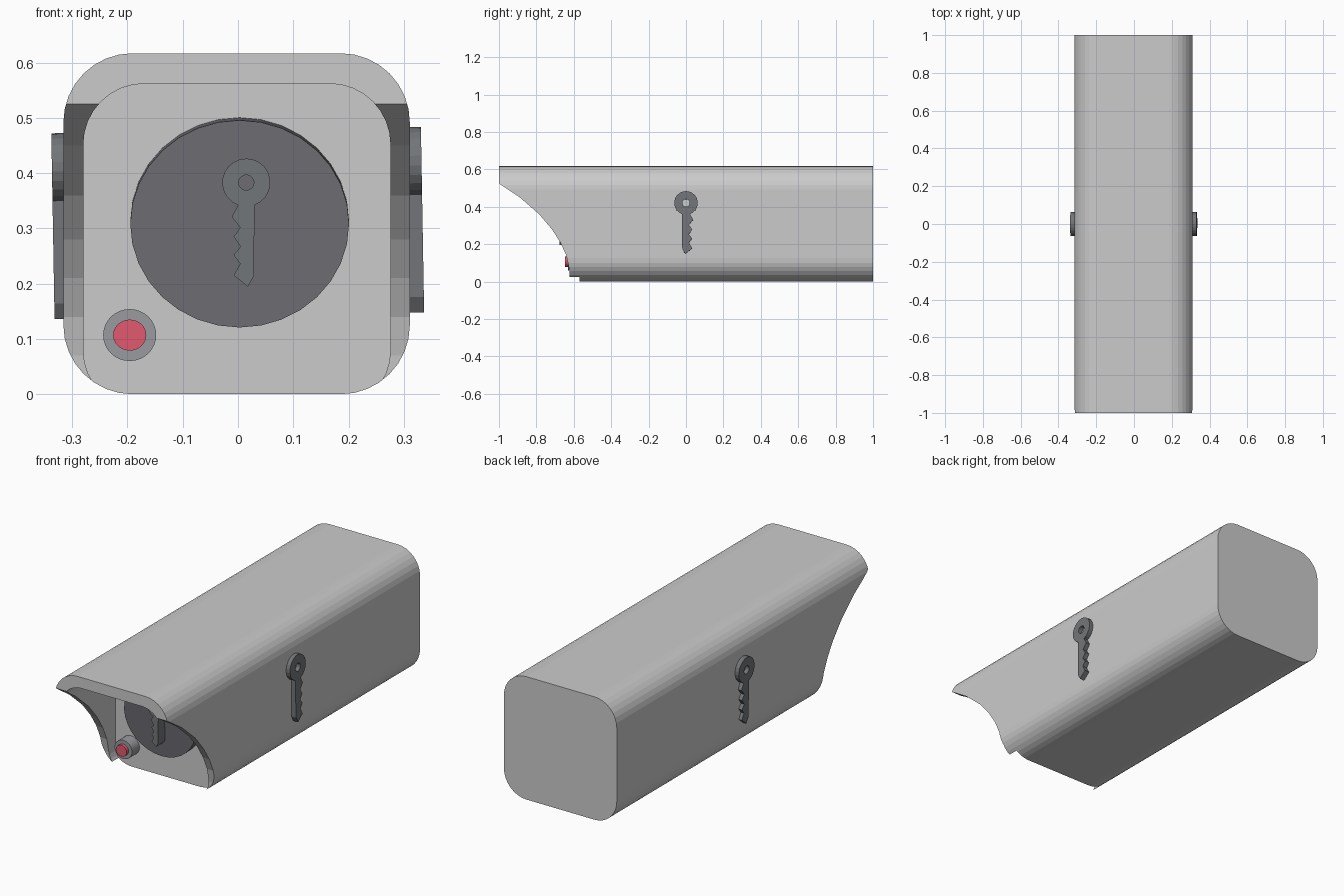
import bpy, bmesh, math
from mathutils import Matrix

if "Cube" in bpy.data.objects:
    bpy.data.objects.remove(bpy.data.objects["Cube"])


def material(name, rgb):
    m = bpy.data.materials.new(name)
    m.diffuse_color = (*rgb, 1)
    m.use_nodes = True
    m.node_tree.nodes["Principled BSDF"].inputs["Base Color"].default_value = m.diffuse_color
    return m


dark = material("dark_grey", (0.16, 0.16, 0.18))
key_grey = material("key_grey", (0.17, 0.18, 0.19))
mid = material("mid_grey", (0.32, 0.33, 0.35))
red = material("red", (0.75, 0.1, 0.16))


def prism(name, pts, axis, a, b, mat=None):
    """Extrude a 2D outline from a to b; axis 'x' uses (y, z) points, 'y' uses (x, z)."""
    bm = bmesh.new()
    def put(u, v, t):
        return bm.verts.new((t, u, v) if axis == 'x' else (u, t, v))
    lo = [put(u, v, a) for u, v in pts]
    hi = [put(u, v, b) for u, v in pts]
    bm.faces.new(lo)
    bm.faces.new(hi[::-1])
    n = len(pts)
    for i in range(n):
        j = (i + 1) % n
        bm.faces.new((lo[i], hi[i], hi[j], lo[j]))
    bmesh.ops.recalc_face_normals(bm, faces=bm.faces)
    me = bpy.data.meshes.new(name)
    bm.to_mesh(me)
    bm.free()
    ob = bpy.data.objects.new(name, me)
    bpy.context.collection.objects.link(ob)
    if mat:
        me.materials.append(mat)
    return ob


def cut(ob, cutter):
    mod = ob.modifiers.new("cut", 'BOOLEAN')
    mod.operation = 'DIFFERENCE'
    mod.solver = 'EXACT'
    mod.object = cutter
    bpy.context.view_layer.objects.active = ob
    bpy.ops.object.modifier_apply(modifier=mod.name)
    bpy.data.objects.remove(cutter)


def ellipse(cx, cz, rx, rz, n=32):
    return [(cx + rx * math.cos(2 * math.pi * i / n), cz + rz * math.sin(2 * math.pi * i / n))
            for i in range(n)]


def rounded_rect(x0, x1, z0, z1, r, n=8):
    pts = []
    for cx, cz, start in ((x1 - r, z1 - r, 0), (x0 + r, z1 - r, 90),
                          (x0 + r, z0 + r, 180), (x1 - r, z0 + r, 270)):
        for i in range(n + 1):
            a = math.radians(start + 90 * i / n)
            pts.append((cx + r * math.cos(a), cz + r * math.sin(a)))
    return pts


def tilt(ob, axis, degrees, centre):
    c = Matrix.Translation(centre)
    ob.data.transform(c @ Matrix.Rotation(math.radians(degrees), 4, axis) @ c.inverted())


def key(name, axis, cu, cv, scale, flip, a, b):
    """Round bow with a hole and a toothed blade hanging below it."""
    bow = [(0.063 * math.cos(math.radians(t)), 0.063 * math.sin(math.radians(t)))
           for t in range(-70, 251, 16)]
    blade = [(-0.02, -0.245), (-0.004, -0.273), (0.033, -0.243), (0.016, -0.213),
             (0.033, -0.19), (0.015, -0.168), (0.033, -0.142), (0.016, -0.118), (0.038, -0.09)]
    pts = [(cu + flip * scale * u, cv + scale * v) for u, v in bow + blade]
    ob = prism(name, pts, axis, a, b, key_grey)
    r = 0.02 * scale
    cut(ob, prism("key_hole", ellipse(cu, cv, r, r, 16), axis, a - 0.1, b + 0.1))
    return ob


# Housing with curved hood sides and an open front recess
housing = prism("housing", rounded_rect(-0.316, 0.311, 0, 0.617, 0.125), 'y', -1, 1)
hood_curve = [(-1.1, 0.588), (-1.0, 0.525), (-0.888, 0.45), (-0.785, 0.36), (-0.717, 0.28),
              (-0.672, 0.21), (-0.64, 0.14), (-0.625, 0.07), (-0.62, 0.0),
              (-0.62, -0.1), (-1.1, -0.1)]
cut(housing, prism("hood_cutter", hood_curve, 'x', -0.5, 0.5))
cut(housing, prism("recess_cutter", rounded_rect(-0.28, 0.276, -0.03, 0.562, 0.11),
                   'y', -1.2, -0.57))

# Round front disc, leaning slightly downwards
disc = prism("front_disc", ellipse(0.003, 0.31, 0.198, 0.188), 'y', -0.625, -0.54, dark)
tilt(disc, 'X', 4, (0.003, -0.6, 0.31))

# Keys: a small one on the disc, a large one showing through both sides
key("front_key", 'y', 0.015, 0.383, 0.69, -1, -0.675, -0.6)
side_key = key("side_key", 'x', 0, 0.415, 1, 1, -0.335, 0.334)
tilt(side_key, 'Y', -1, (0, 0, 0.31))

# Button and its collar
prism("button_collar", ellipse(-0.196, 0.107, 0.048, 0.047), 'y', -0.63, -0.56, mid)
prism("button", ellipse(-0.196, 0.107, 0.03, 0.028), 'y', -0.647, -0.58, red)
